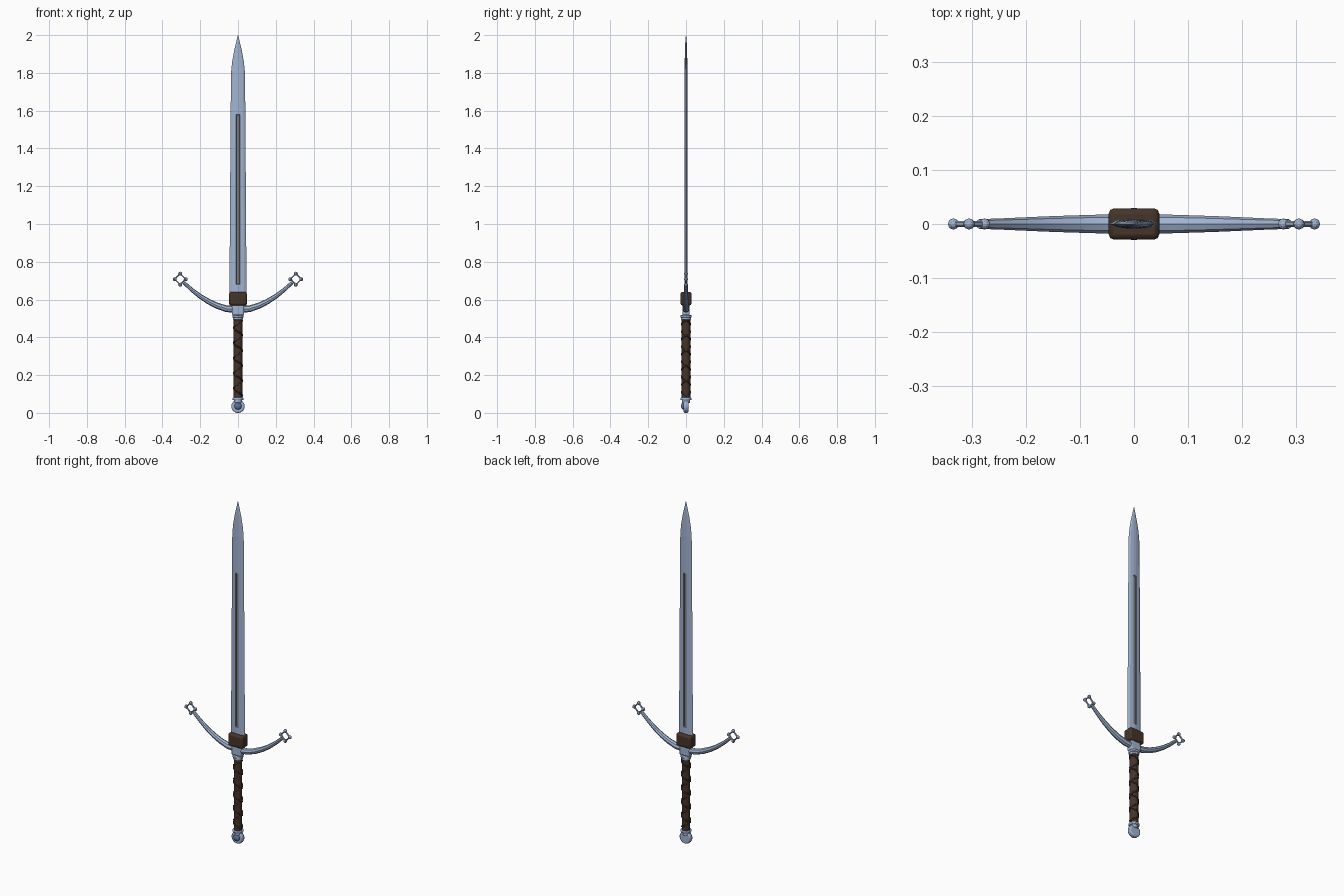
import bpy, bmesh, math
from mathutils import Matrix, Vector

if "Cube" in bpy.data.objects:
    bpy.data.objects.remove(bpy.data.objects["Cube"])


def material(name, color):
    m = bpy.data.materials.new(name)
    m.diffuse_color = (*color, 1)
    m.use_nodes = True
    m.node_tree.nodes["Principled BSDF"].inputs["Base Color"].default_value = m.diffuse_color
    return m


STEEL = material("steel", (0.36, 0.46, 0.64))
DARK = material("fuller_grey", (0.2, 0.2, 0.22))
LEATHER = material("leather", (0.06, 0.035, 0.022))
CORD = material("cord", (0.10, 0.05, 0.028))
BLUE = material("blue_steel", (0.10, 0.18, 0.38))


def finish(name, mat, bevel=0, segments=2, smooth=True):
    o = bpy.context.object
    o.name = name
    o.data.materials.append(mat)
    if bevel:
        b = o.modifiers.new("bevel", 'BEVEL')
        b.width, b.segments = bevel, segments
    if smooth:
        bpy.ops.object.shade_smooth_by_angle(angle=math.radians(35))
    return o


def box(name, size, loc, mat, bevel):
    bpy.ops.mesh.primitive_cube_add(size=1, location=loc)
    bpy.context.object.scale = size
    bpy.ops.object.transform_apply(location=False, rotation=False, scale=True)
    return finish(name, mat, bevel)


def cylinder(name, r, depth, loc, mat, bevel=0, rot=(0, 0, 0), sides=24):
    bpy.ops.mesh.primitive_cylinder_add(vertices=sides, radius=r, depth=depth, location=loc, rotation=rot)
    return finish(name, mat, bevel)


def tube(name, points, radii, mat, res=2, closed=False):
    cu = bpy.data.curves.new(name, 'CURVE')
    cu.dimensions = '3D'
    cu.bevel_depth, cu.bevel_resolution, cu.use_fill_caps = 1, res, True
    s = cu.splines.new('POLY')
    s.points.add(len(points) - 1)
    for p, co, r in zip(s.points, points, radii):
        p.co, p.radius = (*co, 1), r
    s.use_cyclic_u = closed
    o = bpy.data.objects.new(name, cu)
    bpy.context.collection.objects.link(o)
    bpy.ops.object.select_all(action='DESELECT')
    o.select_set(True)
    bpy.context.view_layer.objects.active = o
    bpy.ops.object.convert(target='MESH')
    return finish(name, mat)


# Blade: lofted cross-sections (z, half width, thickness factor, fuller on)
rows = [(0.56, .046, 1, 0), (0.68, .045, 1, 0), (0.682, .045, 1, 1), (1.578, .039, 1, 1),
        (1.58, .039, 1, 0), (1.80, .037, .9, 0), (1.86, .031, .8, 0), (1.92, .020, .65, 0),
        (1.97, .008, .4, 0), (2.0, .0005, .05, 0)]
bm = bmesh.new()
rings = []
for z, w, t, f in rows:
    c = min(.010, .3 * w)
    half = [(w, 0), (.72 * w, .006 * t), (c, .0085 * t), (.8 * c, (.0045 if f else .0088) * t)]
    front = half + [(-x, y) for x, y in reversed(half)]
    section = front + [(x, -y) for x, y in reversed(front[1:-1])]
    rings.append([bm.verts.new((x, y, z)) for x, y in section])
n = len(rings[0])
for k, (a, b) in enumerate(zip(rings, rings[1:])):
    for i in range(n):
        j = (i + 1) % n
        face = bm.faces.new((a[i], a[j], b[j], b[i]))
        face.material_index = int(k == 2 and i in (2, 3, 4, 9, 10, 11))
bm.faces.new(rings[0])
bm.faces.new(rings[-1])
bmesh.ops.recalc_face_normals(bm, faces=bm.faces)
me = bpy.data.meshes.new("blade")
bm.to_mesh(me)
bm.free()
me.materials.append(STEEL)
me.materials.append(DARK)
bpy.context.collection.objects.link(bpy.data.objects.new("blade", me))

# Leather sleeve at the blade base, guard block
box("blade_sleeve", (.094, .058, .072), (0, 0, .605), LEATHER, .01)
box("guard_block", (.062, .038, .058), (0, 0, .546), STEEL, .006)

# Guard arms with diamond rings knobbed at the corners
arm = [(.0, .547), (.06, .551), (.11, .567), (.155, .589), (.20, .617), (.245, .652), (.287, .690)]
for s, side in ((-1, "left"), (1, "right")):
    tube("guard_arm_" + side, [(s * x, 0, z) for x, z in arm],
         [.018, .0175, .016, .0145, .0125, .0105, .009], STEEL)
    cx, cz, r = s * .306, .708, .029
    corners = [(cx + r * math.cos(a), 0, cz + r * math.sin(a)) for a in (0, math.pi / 2, math.pi, 3 * math.pi / 2)]
    tube("guard_ring_" + side, corners, [.0055] * 4, STEEL, 1, True)
    for i, c in enumerate(corners):
        bpy.ops.mesh.primitive_uv_sphere_add(segments=8, ring_count=6, radius=.0105, location=c)
        finish(f"ring_knob_{side}_{i}", STEEL, smooth=False)

# Grip core, crossing cords and end collars
cylinder("grip", .0225, .43, (0, 0, .29), LEATHER)
for d, turns in ((1, 5), (-1, 5)):
    count = turns * 20
    pts = []
    for i in range(count + 1):
        a = d * 2 * math.pi * turns * i / count
        pts.append((.023 * math.cos(a), .023 * math.sin(a), .09 + .40 * i / count))
    tube("grip_cord_" + ("a" if d > 0 else "b"), pts, [.0045] * len(pts), CORD if d > 0 else LEATHER, 1)
cylinder("upper_collar", .030, .014, (0, 0, .512), STEEL, .004)
cylinder("upper_collar_band", .026, .014, (0, 0, .500), STEEL, .003)
cylinder("lower_collar", .029, .014, (0, 0, .074), STEEL, .004)
cylinder("lower_collar_neck", .022, .02, (0, 0, .062), STEEL, .003)

# Disc pommel with a domed boss on the front
turn = (math.pi / 2, 0, 0)
cylinder("pommel", .035, .026, (0, 0, .035), STEEL, .006, turn, 32)
bpy.ops.mesh.primitive_uv_sphere_add(segments=20, ring_count=12, radius=.019, location=(0, -.013, .036), rotation=turn)
bpy.context.object.scale = (1, 1, .7)
finish("pommel_boss", BLUE)
